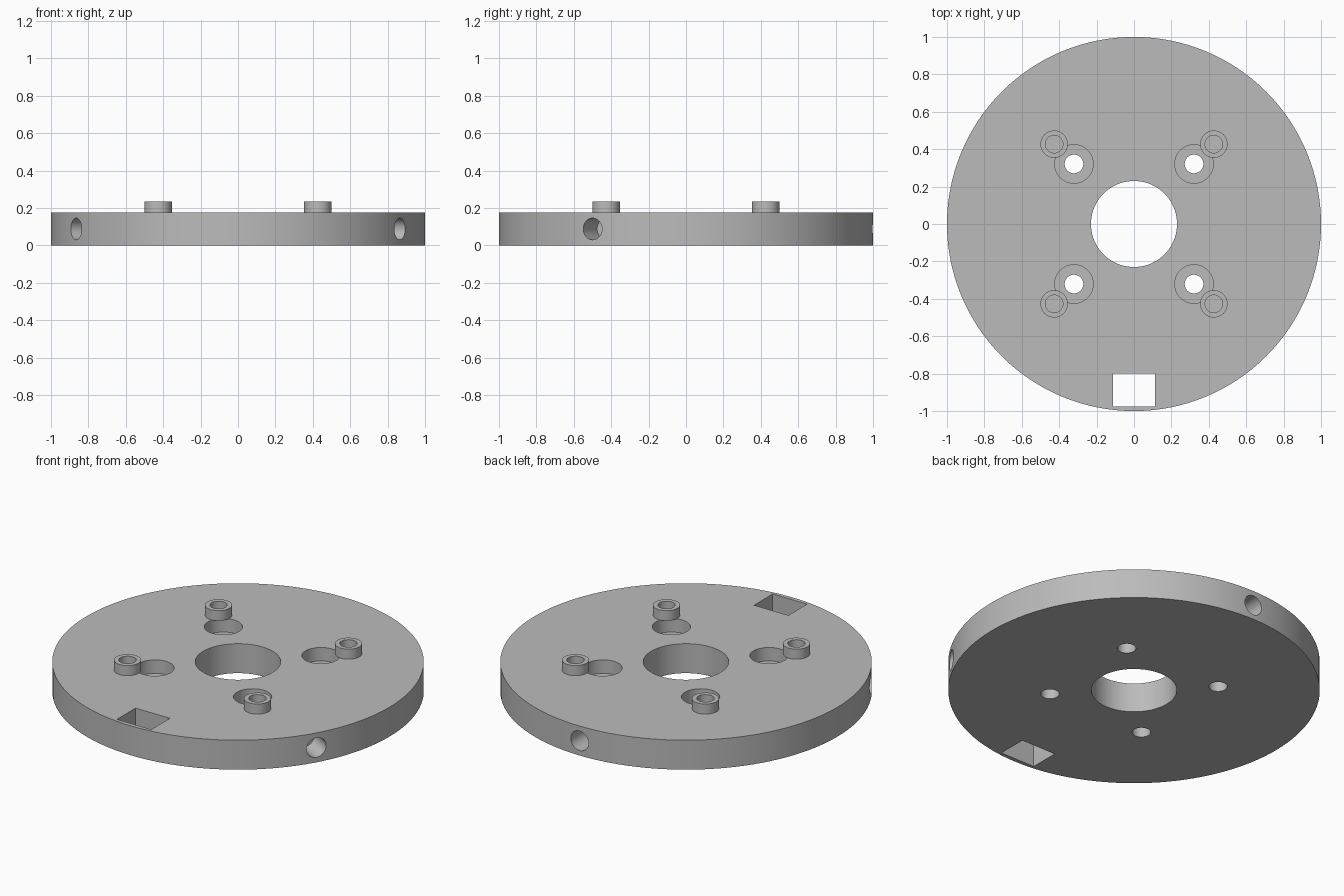
import bpy, math

if "Cube" in bpy.data.objects:
    bpy.data.objects.remove(bpy.data.objects["Cube"])

grey = bpy.data.materials.new("metal_grey")
grey.diffuse_color = (0.5, 0.5, 0.5, 1)
grey.use_nodes = True
grey.node_tree.nodes["Principled BSDF"].inputs["Base Color"].default_value = grey.diffuse_color

TOP = 0.175      # plate thickness
RIM = 0.235      # top of the standoffs
CORNERS = [(sx, sy) for sx in (-1, 1) for sy in (-1, 1)]


def cylinder(name, r, x, y, z0, z1, sides=64):
    bpy.ops.mesh.primitive_cylinder_add(vertices=sides, radius=r, depth=z1 - z0,
                                        location=(x, y, (z0 + z1) / 2))
    ob = bpy.context.object
    ob.name = name
    return ob


def cut(target, cutter):
    mod = target.modifiers.new("cut", 'BOOLEAN')
    mod.operation = 'DIFFERENCE'
    mod.solver = 'EXACT'
    mod.object = cutter
    bpy.context.view_layer.objects.active = target
    bpy.ops.object.modifier_apply(modifier=mod.name)
    bpy.data.objects.remove(cutter, do_unlink=True)


def finish(ob):
    ob.data.materials.clear()
    ob.data.materials.append(grey)
    bpy.ops.object.select_all(action='DESELECT')
    ob.select_set(True)
    bpy.context.view_layer.objects.active = ob
    bpy.ops.object.shade_smooth_by_angle(angle=math.radians(30))


# Round base plate with central bore
plate = cylinder("base_plate", 1.0, 0, 0, 0, TOP, 128)
cut(plate, cylinder("bore_cutter", 0.23, 0, 0, -0.1, 0.3, 96))

# Four counterbored bolt holes
for sx, sy in CORNERS:
    x, y = 0.321 * sx, 0.321 * sy
    cut(plate, cylinder("counterbore_cutter", 0.103, x, y, 0.095, 0.3))
    cut(plate, cylinder("bolt_cutter", 0.05, x, y, -0.1, 0.2, 48))

# Rectangular slot just inside the front rim
bpy.ops.mesh.primitive_cube_add(size=1, location=(0, -0.8875, 0.1))
slot = bpy.context.object
slot.scale = (0.226, 0.175, 0.5)
cut(plate, slot)

# Three blind radial holes in the edge
for deg in (-30, 90, 210):
    a = math.radians(deg)
    hole = cylinder("radial_cutter", 0.058, 0, 0, 0, 0.3, 48)
    hole.location = (math.cos(a), math.sin(a), TOP / 2)
    hole.rotation_euler = (0, math.pi / 2, a)
    cut(plate, hole)
finish(plate)

# Four hollow standoffs overlapping the counterbores
for i, (sx, sy) in enumerate(CORNERS):
    x, y = 0.427 * sx, 0.427 * sy
    post = cylinder(f"standoff_{i + 1}", 0.073, x, y, TOP, RIM)
    cut(post, cylinder("post_cutter", 0.047, x, y, 0.1, 0.3))
    finish(post)
